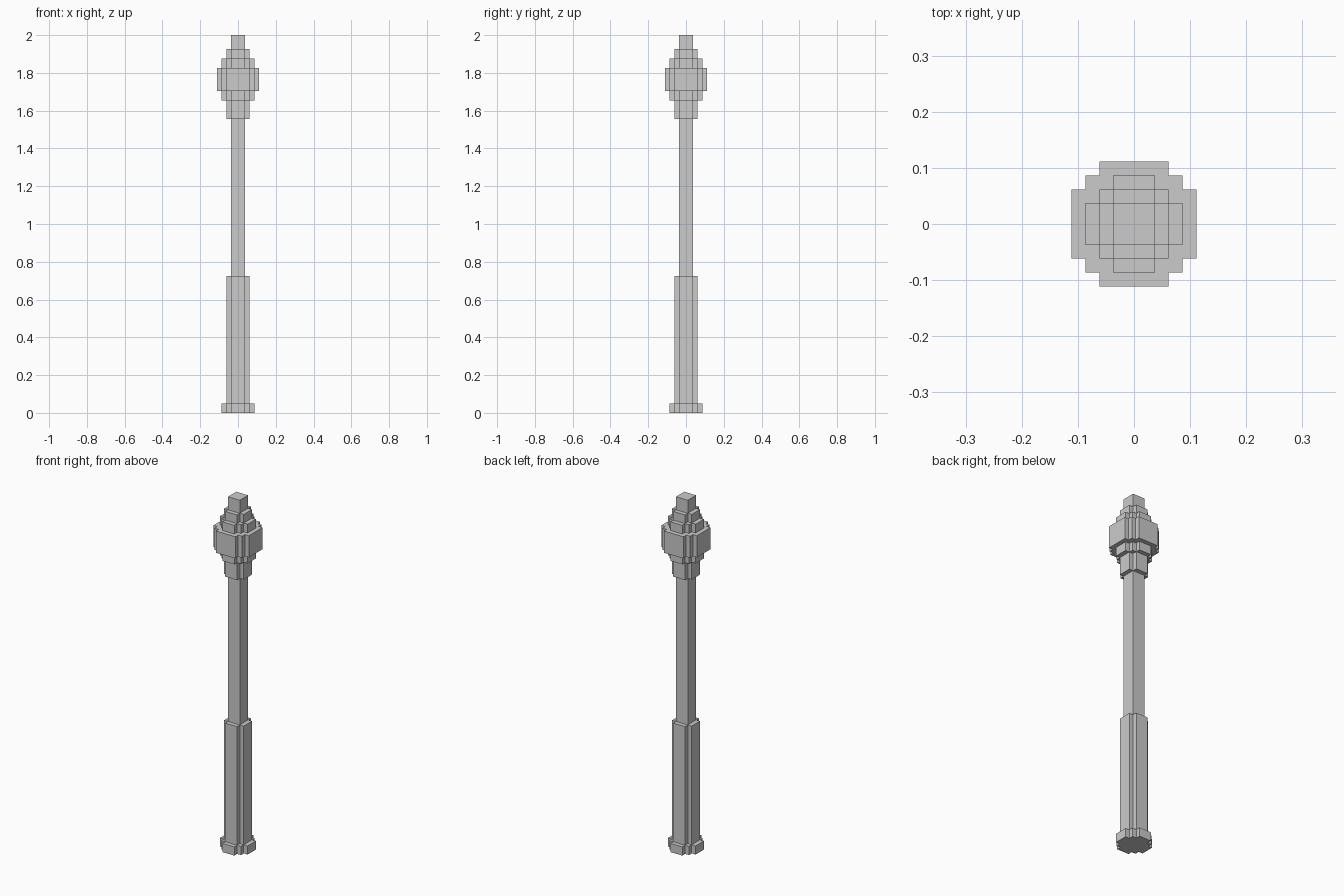
import bpy
import bmesh

if "Cube" in bpy.data.objects:
    bpy.data.objects.remove(bpy.data.objects["Cube"])

U = 2 / 81  # block size

# One quarter of each stepped cross-section, in blocks; rotated four times
PROFILES = {
    3: [(1.5, 1.5)],
    5: [(2.5, 1.5), (1.5, 1.5), (1.5, 2.5)],
    7: [(3.5, 1.5), (2.5, 1.5), (2.5, 2.5), (1.5, 2.5), (1.5, 3.5)],
    9: [(4.5, 2.5), (3.5, 2.5), (3.5, 3.5), (2.5, 3.5), (2.5, 4.5)],
}


def outline(width):
    points = []
    quarter = PROFILES[width]
    for _ in range(4):
        points += quarter
        quarter = [(-y, x) for x, y in quarter]
    return points


def stepped_prism(name, width, z0, z1):
    bm = bmesh.new()
    base = bm.faces.new([bm.verts.new((x * U, y * U, z0 * U)) for x, y in outline(width)])
    result = bmesh.ops.extrude_face_region(bm, geom=[base], use_keep_orig=True)
    top = [v for v in result["geom"] if isinstance(v, bmesh.types.BMVert)]
    bmesh.ops.translate(bm, verts=top, vec=(0, 0, (z1 - z0) * U))
    bmesh.ops.recalc_face_normals(bm, faces=bm.faces)
    mesh = bpy.data.meshes.new(name)
    bm.to_mesh(mesh)
    bm.free()
    obj = bpy.data.objects.new(name, mesh)
    bpy.context.collection.objects.link(obj)
    return obj


# Handle
stepped_prism("pommel", 7, 0, 2)
stepped_prism("grip", 5, 2, 29.3)
stepped_prism("shaft", 3, 29.3, 63)

# Stepped head
stepped_prism("head_collar", 5, 63, 67)
stepped_prism("head_lower_step", 7, 67, 69)
stepped_prism("head_band", 9, 69, 74)
stepped_prism("head_upper_step", 7, 74, 76)
stepped_prism("head_cap", 5, 76, 78)
stepped_prism("tip", 3, 78, 81)
